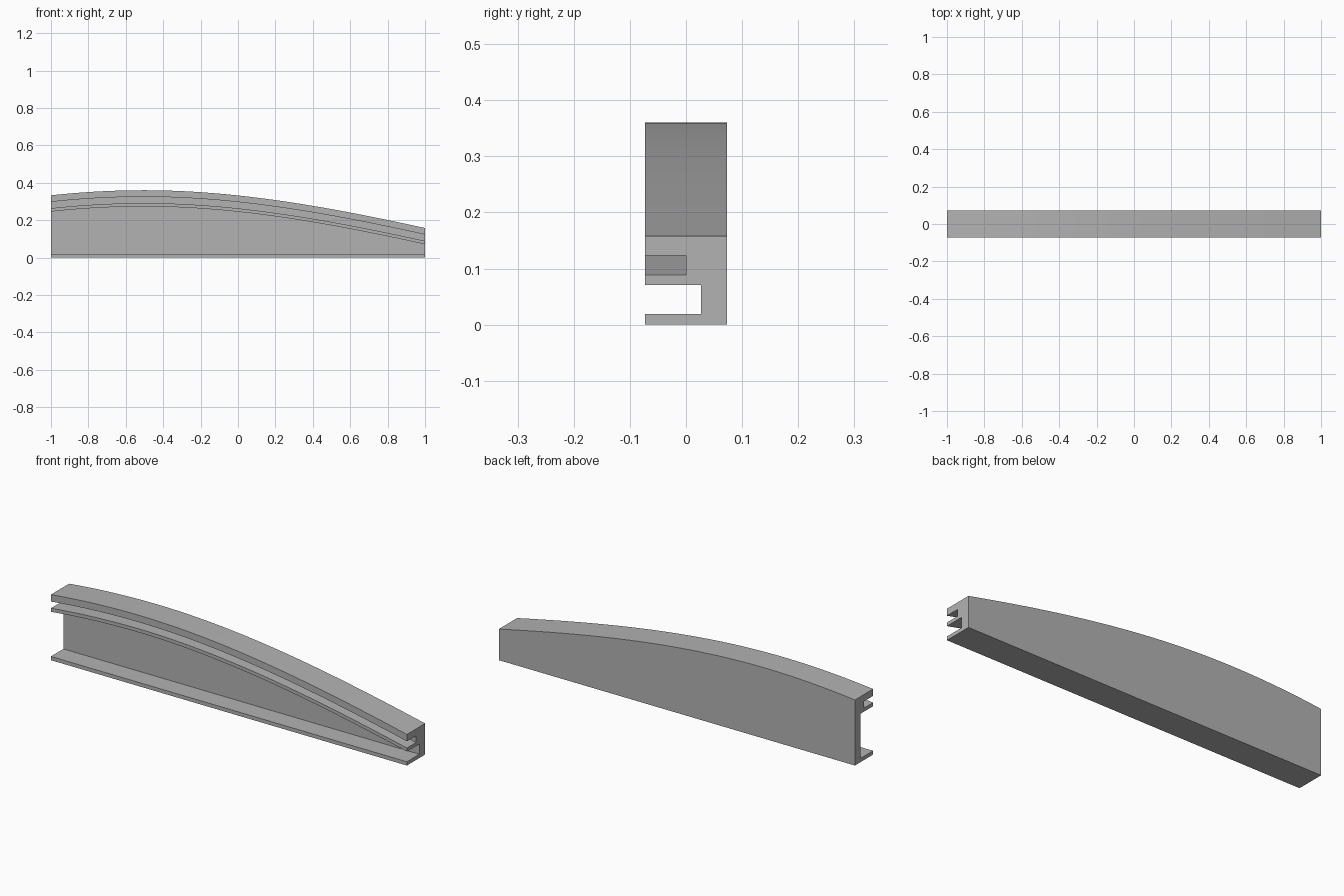
import bpy
import bmesh
import math

cube = bpy.data.objects.get("Cube")
if cube:
    bpy.data.objects.remove(cube, do_unlink=True)

STEPS = 64
HALF_WIDTH = 0.073


def crown(x):
    """Height of the arched top edge along the length."""
    u = x + 0.5
    if u < 0:
        return 0.36 - 0.109 * u * u
    return 0.36 - 0.1231 * u * u + 0.0222 * u ** 3


def section(x):
    """Channel profile: flat foot, tall web, grooved head under the crown."""
    top, w = crown(x), HALF_WIDTH
    return [(-w, 0), (w, 0), (w, top), (-w, top),
            (-w, top - 0.035), (0, top - 0.035),
            (0, top - 0.069), (-w, top - 0.069),
            (-w, top - 0.087), (0.027, top - 0.087),
            (0.027, 0.019), (-w, 0.019)]


# Grey material
grey = bpy.data.materials.new("plain grey")
grey.use_nodes = True
colour = (0.45, 0.45, 0.45, 1)
grey.diffuse_color = colour
grey.node_tree.nodes["Principled BSDF"].inputs["Base Color"].default_value = colour

# Loft the profile along the length
bm = bmesh.new()
rings = []
for i in range(STEPS + 1):
    x = -1 + 2 * i / STEPS
    rings.append([bm.verts.new((x, y, z)) for y, z in section(x)])

for a, b in zip(rings, rings[1:]):
    for j in range(len(a)):
        k = (j + 1) % len(a)
        bm.faces.new((a[j], a[k], b[k], b[j]))

# End caps
bm.faces.new(rings[0])
bm.faces.new(rings[-1])
bmesh.ops.recalc_face_normals(bm, faces=bm.faces)

mesh = bpy.data.meshes.new("arched_rail")
bm.to_mesh(mesh)
bm.free()
mesh.materials.append(grey)
rail = bpy.data.objects.new("arched_rail", mesh)
bpy.context.collection.objects.link(rail)

# Smooth the arch, keep the profile corners crisp
bpy.ops.object.select_all(action="DESELECT")
rail.select_set(True)
bpy.context.view_layer.objects.active = rail
bpy.ops.object.shade_smooth_by_angle(angle=math.radians(30))
